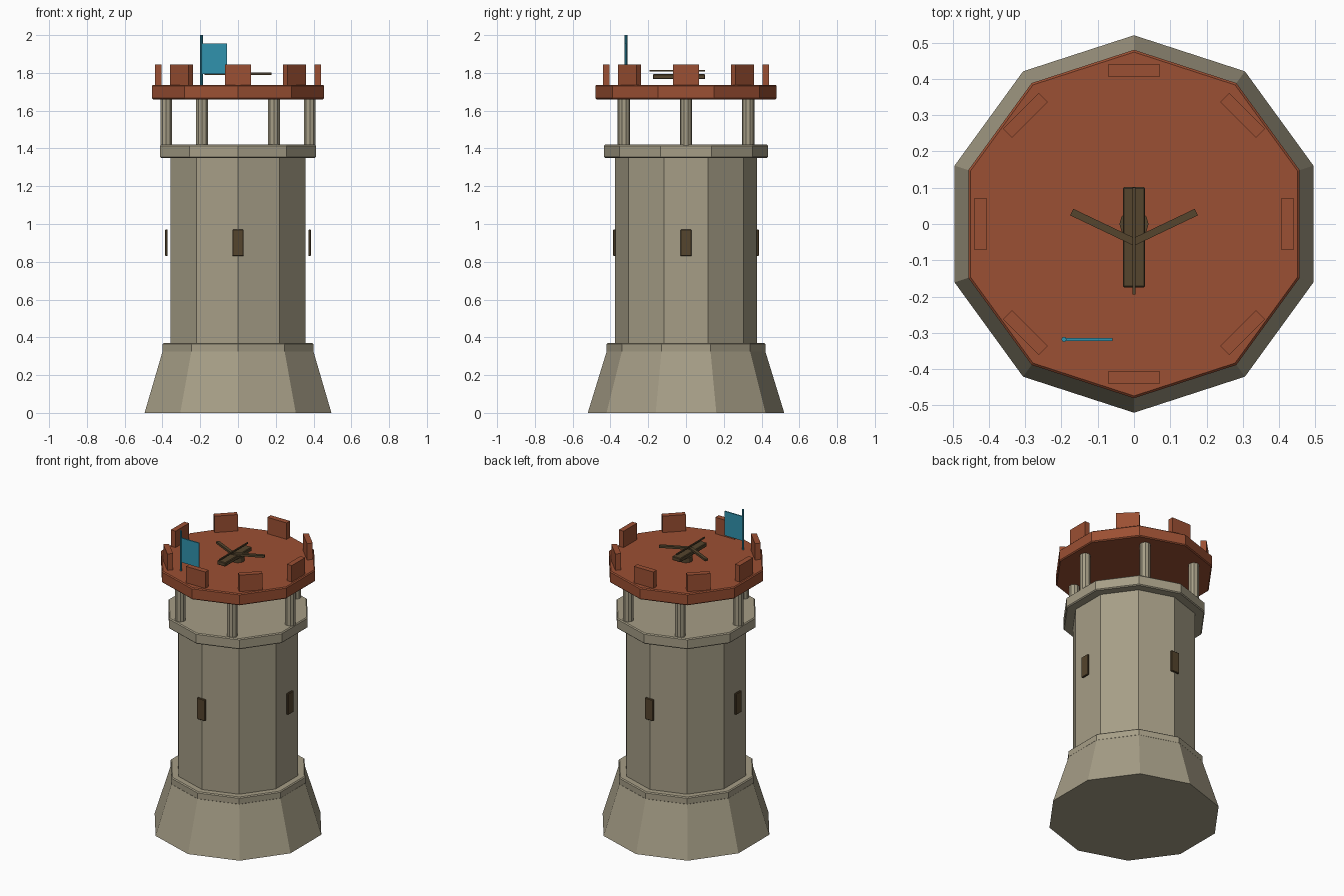
import bpy, bmesh, math
from mathutils import Matrix

if "Cube" in bpy.data.objects:
    bpy.data.objects.remove(bpy.data.objects["Cube"])


def material(name, rgb):
    m = bpy.data.materials.new(name)
    m.diffuse_color = (*rgb, 1)
    m.use_nodes = True
    m.node_tree.nodes["Principled BSDF"].inputs["Base Color"].default_value = m.diffuse_color
    return m


STONE = material("stone", (0.38, 0.34, 0.24))
RED = material("red_brick", (0.33, 0.08, 0.033))
WOOD = material("dark_wood", (0.089, 0.058, 0.026))
TEAL = material("teal_cloth", (0.03, 0.29, 0.42))


def finish(name, bm, mat, bevel=0):
    bmesh.ops.recalc_face_normals(bm, faces=bm.faces)
    me = bpy.data.meshes.new(name)
    bm.to_mesh(me)
    bm.free()
    me.materials.append(mat)
    ob = bpy.data.objects.new(name, me)
    bpy.context.collection.objects.link(ob)
    if bevel:
        mod = ob.modifiers.new("bevel", "BEVEL")
        mod.width, mod.segments = bevel, 1
        mod.limit_method, mod.angle_limit = "ANGLE", math.radians(50)
    return ob


def prism(name, r0, r1, z0, z1, mat, n=10, x=0, y=0, bevel=0):
    """Tapered n-sided column with one corner pointing to +y."""
    bm = bmesh.new()
    rings = []
    for r, z in ((r0, z0), (r1, z1)):
        rings.append([bm.verts.new((x + r * math.sin(2 * math.pi * i / n),
                                    y + r * math.cos(2 * math.pi * i / n), z)) for i in range(n)])
    a, b = rings
    bm.faces.new(a)
    bm.faces.new(b)
    for i in range(n):
        j = (i + 1) % n
        bm.faces.new((a[i], a[j], b[j], b[i]))
    return finish(name, bm, mat, bevel)


def box(name, centre, size, mat, turn=0, bevel=0):
    bm = bmesh.new()
    bmesh.ops.create_cube(bm, size=1)
    bm.transform(Matrix.Translation(centre) @ Matrix.Rotation(turn, 4, "Z")
                 @ Matrix.Diagonal((*size, 1)))
    return finish(name, bm, mat, bevel)


# Stone tower body
prism("sloped_base", 0.52, 0.42, 0, 0.325, STONE)
prism("base_band", 0.42, 0.42, 0.32, 0.37, STONE, bevel=0.006)
prism("shaft", 0.375, 0.375, 0.36, 1.36, STONE)
prism("upper_band", 0.435, 0.435, 1.35, 1.42, STONE, bevel=0.006)

# Window slits on four sides
for i in range(4):
    a = i * math.pi / 2
    box(f"window_{i}", (0.379 * math.cos(a), 0.379 * math.sin(a), 0.90),
        (0.014, 0.06, 0.14), WOOD, a, 0.003)

# Six pillars carrying the platform
for i in range(6):
    a = i * math.pi / 3
    prism(f"pillar_{i}", 0.033, 0.033, 1.41, 1.67, STONE, 10,
          0.38 * math.cos(a), 0.38 * math.sin(a))

# Red platform with eight merlons
prism("platform", 0.48, 0.48, 1.66, 1.737, RED, bevel=0.006)
for i in range(8):
    a = i * math.pi / 4
    box(f"merlon_{i}", (0.423 * math.cos(a), 0.423 * math.sin(a), 1.788),
        (0.035, 0.14, 0.114), RED, a)

# Mounted crossbow
prism("crossbow_pedestal", 0.04, 0.04, 1.73, 1.768, WOOD, 12)
box("crossbow_stock", (0, -0.037, 1.78), (0.062, 0.277, 0.026), WOOD, 0, 0.004)
for side in (-1, 1):
    box(f"crossbow_arm_{'right' if side > 0 else 'left'}",
        (side * 0.086, -0.008, 1.796), (0.19, 0.02, 0.014), WOOD, side * math.radians(25.5))
box("crossbow_bolt", (0, -0.047, 1.812), (0.008, 0.295, 0.008), WOOD)

# Flag and pole
prism("flag_pole", 0.007, 0.007, 1.73, 2.0, TEAL, 8, -0.193, -0.318)
box("flag", (-0.124, -0.318, 1.875), (0.13, 0.008, 0.16), TEAL)
